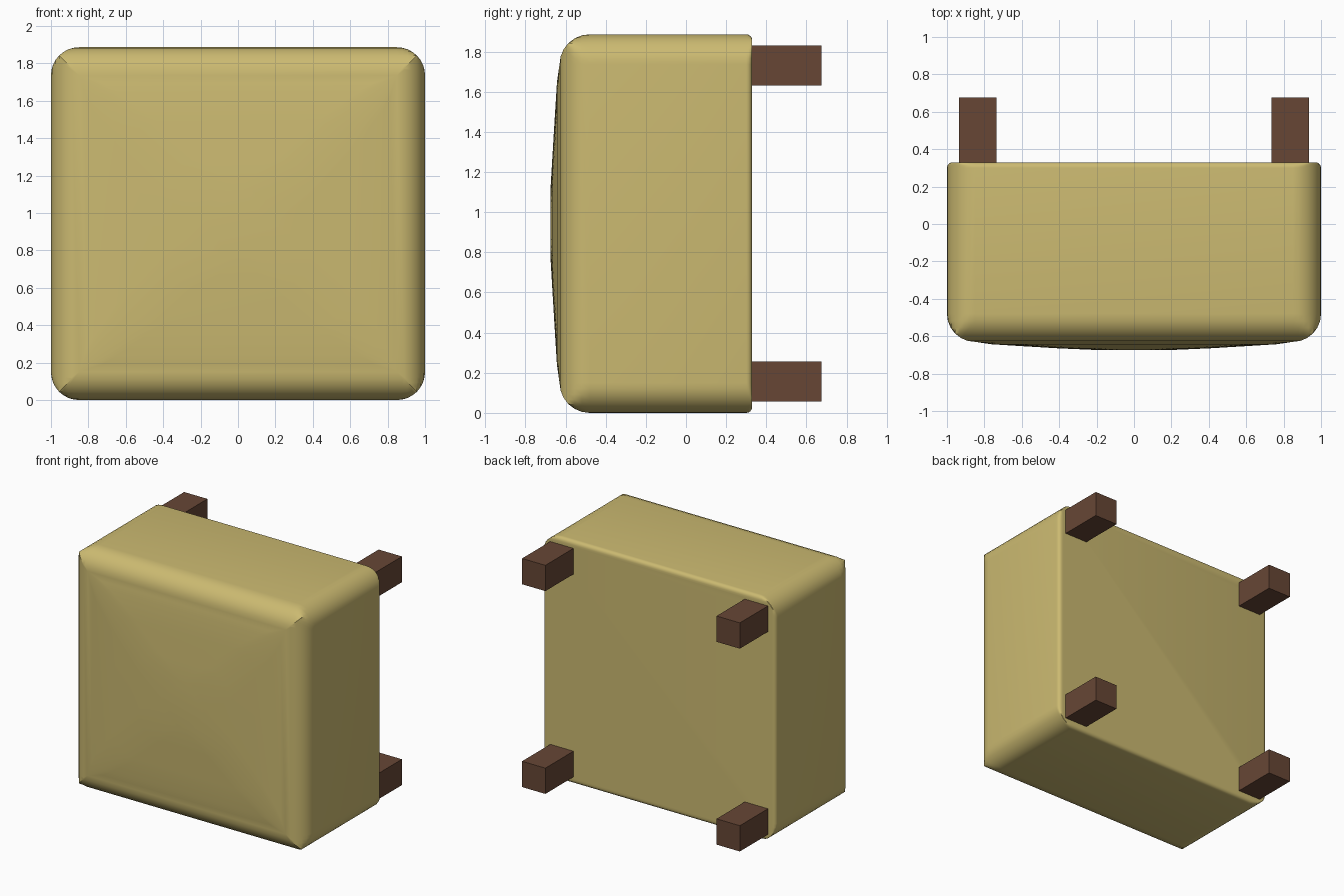
import bpy, bmesh, math

if "Cube" in bpy.data.objects:
    bpy.data.objects.remove(bpy.data.objects["Cube"])

W, H, ZC = 1.0, 0.943, 0.943      # half width, half height, centre height
SEG = 8                           # segments per corner arc


def material(name, rgb):
    m = bpy.data.materials.new(name)
    m.diffuse_color = (*rgb, 1)
    m.use_nodes = True
    m.node_tree.nodes["Principled BSDF"].inputs["Base Color"].default_value = m.diffuse_color
    return m


fabric = material("mustard fabric", (0.60, 0.49, 0.165))
wood = material("dark wood", (0.135, 0.062, 0.036))


def rounded_ring(hx, hz, r):
    """Points of a rounded rectangle in the XZ plane."""
    pts = []
    for q, (sx, sz) in enumerate([(1, 1), (-1, 1), (-1, -1), (1, -1)]):
        for i in range(SEG + 1):
            a = math.radians(90 * (q + i / SEG))
            pts.append((sx * (hx - r) + r * math.cos(a),
                        sz * (hz - r) + r * math.sin(a)))
    return pts


def clipped_ring(d):
    """Outer outline trimmed inwards by d on all four sides."""
    x1, z1 = W - d, H - d
    return [(max(-x1, min(x1, x)), max(-z1, min(z1, z)))
            for x, z in rounded_ring(W, H, 0.15)]


def add_object(name, bm, mat):
    bmesh.ops.recalc_face_normals(bm, faces=bm.faces)
    me = bpy.data.meshes.new(name)
    bm.to_mesh(me)
    bm.free()
    me.materials.append(mat)
    ob = bpy.data.objects.new(name, me)
    bpy.context.collection.objects.link(ob)
    return ob


# Upholstered body: rings from the back plate to the domed front
rings = []
for i in range(5):                # small back rounding
    a = math.radians(90 * i / 4)
    rings.append((0.30 + 0.03 * math.cos(a), clipped_ring(0.03 * (1 - math.sin(a)))))
for i in range(7):                # large front rounding
    a = math.radians(90 * i / 6)
    rings.append((-0.48 - 0.15 * math.sin(a), clipped_ring(0.15 * (1 - math.cos(a)))))
for inset, r, y in [(0.19, 0.08, -0.636), (0.24, 0.12, -0.643),
                    (0.40, 0.18, -0.653), (0.60, 0.20, -0.665)]:
    rings.append((y, rounded_ring(W - inset, H - inset, r)))
rings.append((-0.674, rounded_ring(0.19, 0.19, 0.19)))   # flat centre disc

bm = bmesh.new()
loops = [[bm.verts.new((x, y, z + ZC)) for x, z in pts] for y, pts in rings]
n = len(loops[0])
for a, b in zip(loops, loops[1:]):
    for i in range(n):
        j = (i + 1) % n
        bm.faces.new((a[i], a[j], b[j], b[i]))
bm.faces.new(loops[0])
bm.faces.new(loops[-1])
bmesh.ops.remove_doubles(bm, verts=bm.verts, dist=0.0005)
body = add_object("upholstered_body", bm, fabric)
bpy.context.view_layer.objects.active = body
body.select_set(True)
bpy.ops.object.shade_smooth_by_angle(angle=math.radians(30))

# Four square legs on the back plate
for sx, side in ((-1, "left"), (1, "right")):
    for sz, level in ((-1, "lower"), (1, "upper")):
        bm = bmesh.new()
        bmesh.ops.create_cube(bm, size=1)
        for v in bm.verts:
            v.co = (sx * 0.835 + v.co.x * 0.2,
                    0.4975 + v.co.y * 0.355,
                    ZC + sz * 0.787 + v.co.z * 0.2)
        add_object(f"{level}_{side}_leg", bm, wood)
